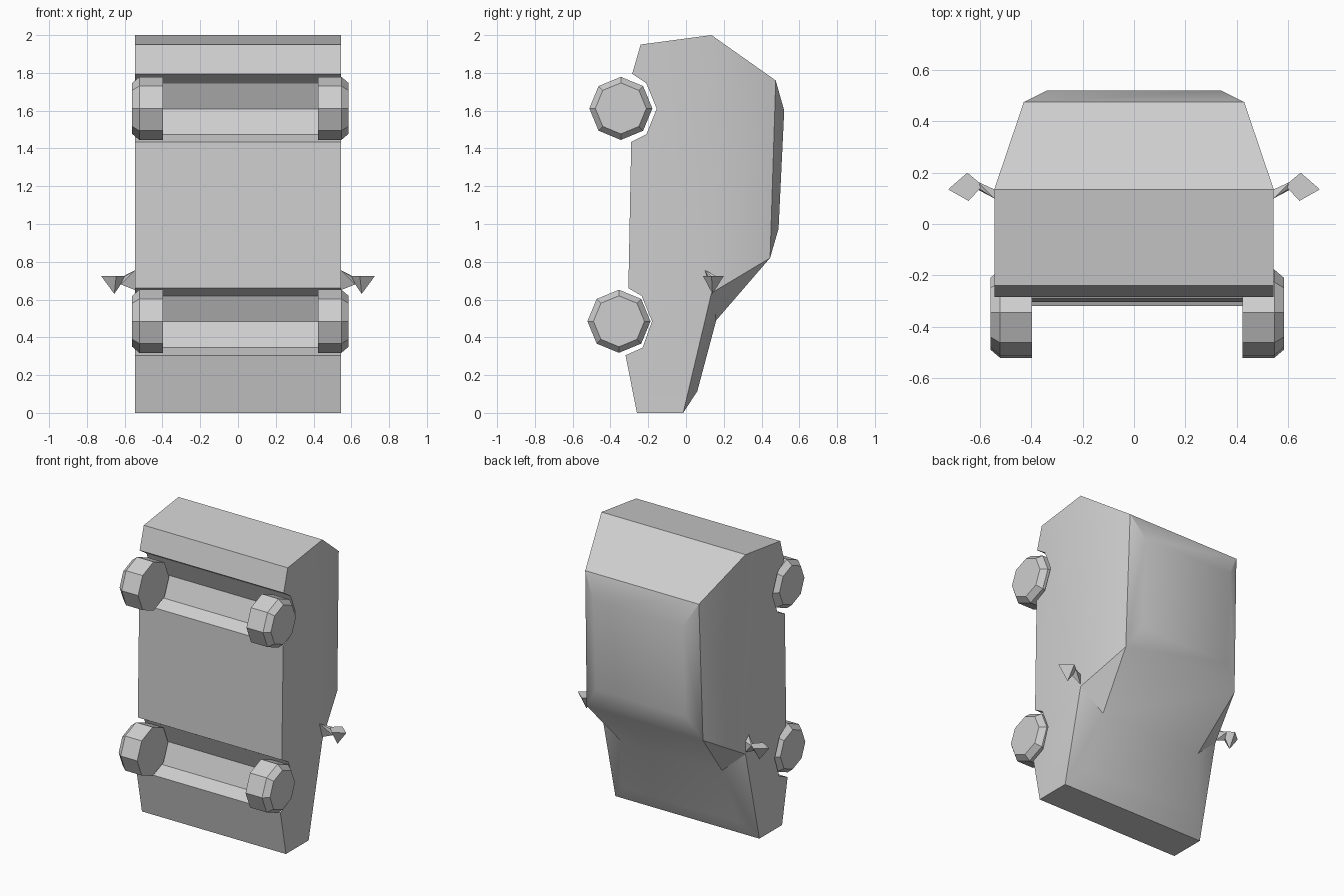
import bpy, bmesh
from math import pi, radians
from mathutils import Matrix, Vector

cube = bpy.data.objects.get("Cube")
if cube:
    bpy.data.objects.remove(cube, do_unlink=True)

grey = bpy.data.materials.new("plain_grey")
grey.use_nodes = True
tone = (0.62, 0.62, 0.62, 1)
grey.diffuse_color = tone
grey.node_tree.nodes["Principled BSDF"].inputs["Base Color"].default_value = tone


def finish(name, bm, smooth=False):
    bmesh.ops.recalc_face_normals(bm, faces=bm.faces)
    mesh = bpy.data.meshes.new(name)
    bm.to_mesh(mesh)
    bm.free()
    mesh.materials.append(grey)
    obj = bpy.data.objects.new(name, mesh)
    bpy.context.collection.objects.link(obj)
    if smooth:
        bpy.ops.object.select_all(action="DESELECT")
        obj.select_set(True)
        bpy.context.view_layer.objects.active = obj
        bpy.ops.object.shade_smooth_by_angle(angle=radians(30))
    return obj


# Body: lower side profile (y, z) from nose lip, under the floor, to tail
HALF = 0.545
profile = [(-0.015, 0), (-0.26, 0), (-0.32, 0.305),
           (-0.23, 0.345), (-0.18, 0.485), (-0.235, 0.62), (-0.305, 0.66),
           (-0.29, 1.435), (-0.21, 1.475), (-0.155, 1.61), (-0.21, 1.745),
           (-0.285, 1.795), (-0.24, 1.95), (0.135, 2.0)]
# Corner points of the cabin and bonnet, given for one side
corners = {
    "pillar_base": (HALF, 0.135, 0.635),
    "pillar_top": (0.44, 0.445, 0.82),
    "rear_top": (0.43, 0.475, 1.76),
    "roof_front": (0.34, 0.49, 0.975),
    "roof_rear": (0.34, 0.52, 1.6),
    "bonnet_rear": (0.385, 0.16, 0.49),
    "bonnet_front": (0.44, 0.06, 0.115),
}
bm = bmesh.new()
sides = []
for s in (1, -1):
    low = [bm.verts.new((s * HALF, y, z)) for y, z in profile]
    pts = {k: bm.verts.new((s * x, y, z)) for k, (x, y, z) in corners.items()}
    pts["nose"], pts["tail"] = low[0], low[-1]
    sides.append((low, pts))
    bm.faces.new(low + [pts["pillar_base"]])
    for keys in ("pillar_base pillar_top rear_top tail",
                 "pillar_top roof_front roof_rear rear_top",
                 "pillar_base pillar_top bonnet_rear",
                 "nose pillar_base bonnet_rear bonnet_front"):
        bm.faces.new([pts[k] for k in keys.split()])
(low_a, a), (low_b, b) = sides
# Floor and wheel arches
for i in range(len(profile) - 1):
    bm.faces.new((low_a[i], low_a[i + 1], low_b[i + 1], low_b[i]))
# Panels that span the car from bonnet to tail
span = ["nose", "bonnet_front", "bonnet_rear", "pillar_top",
        "roof_front", "roof_rear", "rear_top", "tail"]
for p, q in zip(span, span[1:]):
    bm.faces.new((a[p], a[q], b[q], b[p]))
finish("body", bm, smooth=True)


# Wheels: eight-sided, chamfered on the outside
def wheel(name, s, y, z):
    bm = bmesh.new()
    rings = []
    for x, r in ((0.41, 0.167), (0.535, 0.167), (0.5725, 0.135)):
        ring = bmesh.ops.create_circle(bm, segments=8, radius=r)["verts"]
        bmesh.ops.transform(bm, verts=ring, matrix=Matrix.Translation(
            (s * x + 0.0125, y, z)) @ Matrix.Rotation(pi / 2, 4, "Y"))
        rings.append(ring)
    for lo, hi in zip(rings, rings[1:]):
        for i in range(8):
            j = (i + 1) % 8
            bm.faces.new((lo[i], lo[j], hi[j], hi[i]))
    bm.faces.new(rings[0])
    bm.faces.new(rings[-1])
    finish(name, bm)


# Mirrors: upturned pyramid heads on tapering arms
def hull(name, s, points):
    bm = bmesh.new()
    for x, y, z in points:
        bm.verts.new(Vector((s * x, y, z)))
    bmesh.ops.convex_hull(bm, input=bm.verts)
    finish(name, bm)


for s, side in ((1, "left"), (-1, "right")):
    wheel("front_wheel_" + side, s, -0.355, 0.485)
    wheel("rear_wheel_" + side, s, -0.345, 1.612)
    hull("mirror_head_" + side, s, [
        (0.59, 0.15, 0.725), (0.65, 0.2, 0.725), (0.725, 0.135, 0.725),
        (0.645, 0.09, 0.725), (0.655, 0.14, 0.63)])
    hull("mirror_arm_" + side, s, [
        (0.545, 0.1, 0.755), (0.545, 0.135, 0.65), (0.545, 0.135, 0.72),
        (0.6, 0.135, 0.722), (0.61, 0.165, 0.722), (0.62, 0.14, 0.68)])
